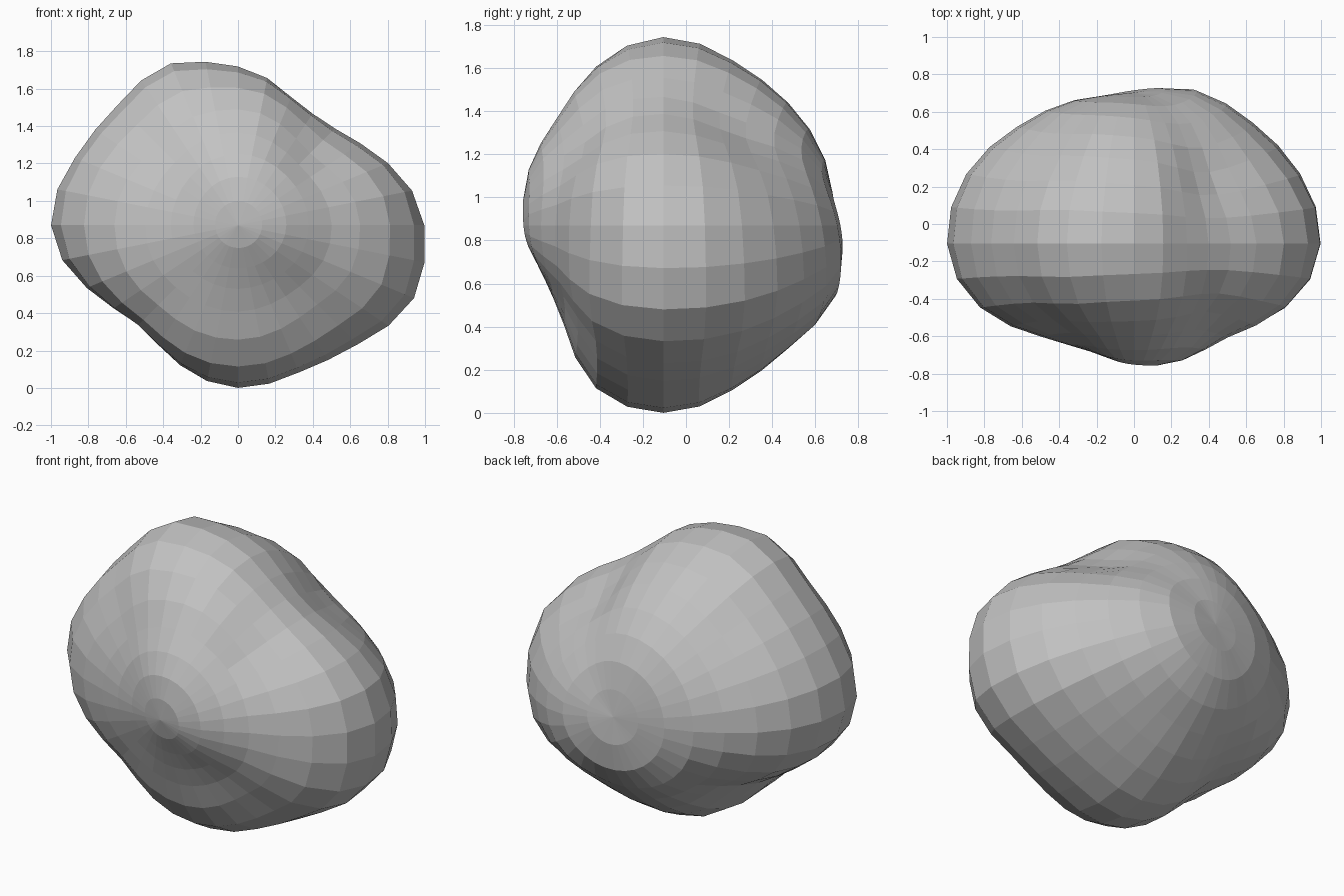
import bpy, bmesh, math
from mathutils import Vector, Matrix

if "Cube" in bpy.data.objects:
    bpy.data.objects.remove(bpy.data.objects["Cube"], do_unlink=True)

# Radii of the three cross-sections, evenly spaced around each circle
UPRIGHT = [1, .856, .735, .722, .85, .965, .92, .935, 1, .843, .735, .793, .87, .847, .905, 1.03]
SIDE = [.79, .83, .825, .82, .85, .785, .7, .68, .63, .59, .64, .805, .87, .82, .81, .85]
LEVEL = [1, .97, .92, .88, .79, .84, .89, .97, 1, .865, .69, .615, .63, .66, .705, .86]

# Hollows (positive) and swellings (negative): direction, depth
HOLLOWS = [((.5, .5, .7), .07), ((.75, .5, .4), .09), ((.4, .8, .4), .05),
           ((.65, -.5, .5), .07), ((.65, -.5, -.55), .045),
           ((-.6, .5, .5), .04), ((-.6, .5, -.6), .05),
           ((-.6, -.5, .6), .05), ((-.5, -.45, -.5), -.03),
           ((.25, .95, -.2), -.045), ((.25, -.95, .05), -.025)]


def ring_radius(table, across, up):
    """Smooth periodic interpolation of a cross-section radius."""
    count = len(table)
    t = math.atan2(up, across) / math.tau * count
    i = math.floor(t)
    f = t - i
    a, b, c, d = (table[(i + k) % count] for k in (-1, 0, 1, 2))
    return b + f / 2 * (c - a + f * (2 * a - 5 * b + 4 * c - d + f * (3 * (b - c) + d - a)))


def radius(d):
    """Blend the cross-sections, each strongest near its own plane."""
    total = weight = 0
    for table, across, up, off in ((UPRIGHT, d.x, d.z, d.y),
                                   (SIDE, d.y, d.z, d.x),
                                   (LEVEL, d.x, d.y, d.z)):
        w = max(1 - off * off, 0) / (off * off + .07)
        total += w * ring_radius(table, across, up)
        weight += w
    result = total / weight
    for direction, depth in HOLLOWS:
        gap = (d - Vector(direction).normalized()).length_squared
        result -= depth * math.exp(-gap / .14)
    return result


# Stone: a sphere with its poles at front and back, pushed in and out
bm = bmesh.new()
bmesh.ops.create_uvsphere(bm, u_segments=32, v_segments=16, radius=1,
                          matrix=Matrix.Rotation(-math.pi / 2, 4, 'X'))
centre = Vector((0, -.105, .87))
for v in bm.verts:
    d = v.co.normalized()
    v.co = centre + d * radius(d)
bmesh.ops.recalc_face_normals(bm, faces=bm.faces)

mesh = bpy.data.meshes.new("stone")
bm.to_mesh(mesh)
bm.free()
stone = bpy.data.objects.new("stone", mesh)
bpy.context.collection.objects.link(stone)

grey = bpy.data.materials.new("stone_grey")
grey.use_nodes = True
colour = (.54, .54, .54, 1)
grey.diffuse_color = colour
grey.node_tree.nodes["Principled BSDF"].inputs["Base Color"].default_value = colour
mesh.materials.append(grey)
